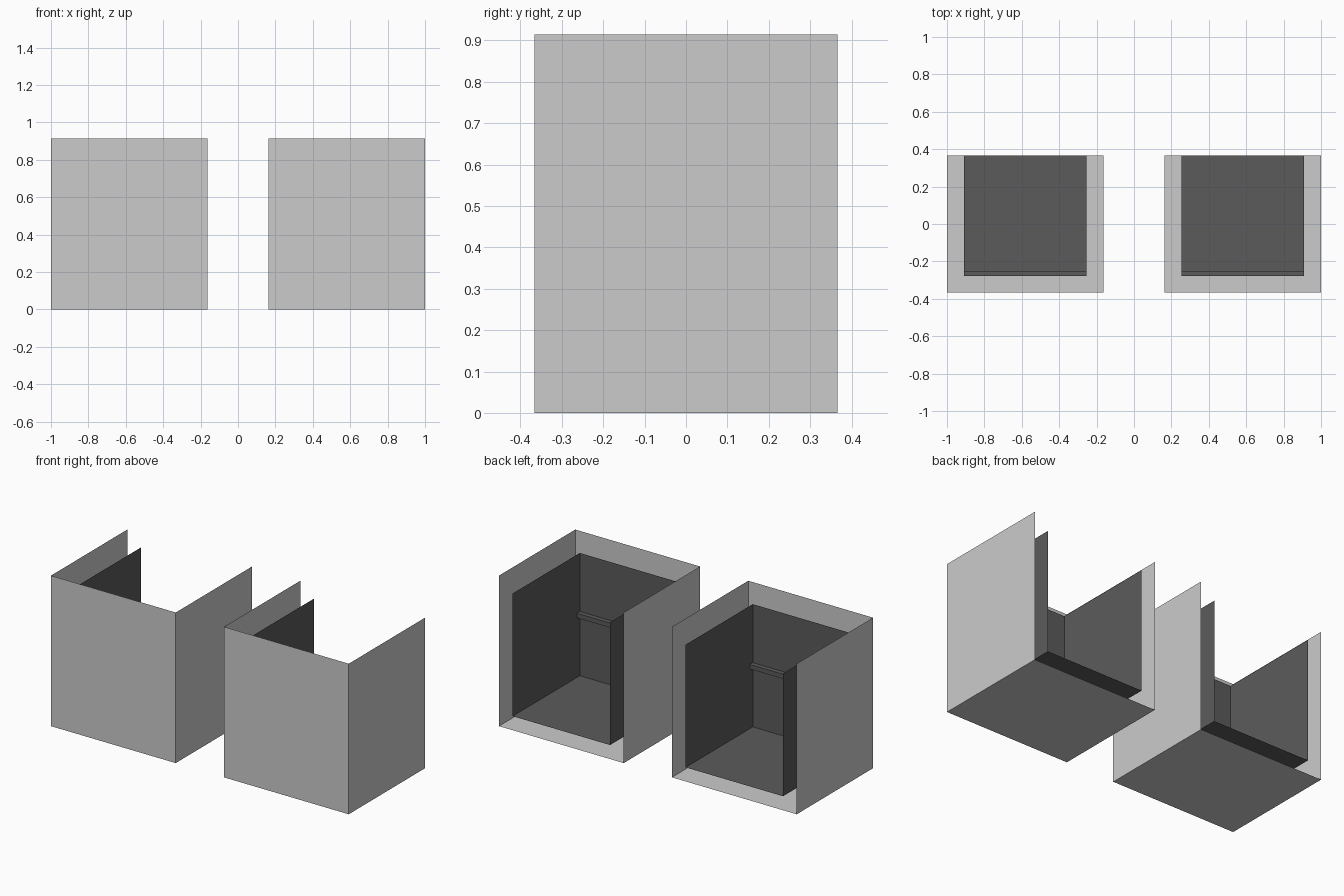
import bpy
import bmesh
from mathutils import Vector

if "Cube" in bpy.data.objects:
    bpy.data.objects.remove(bpy.data.objects["Cube"])


def make_material(name, value):
    mat = bpy.data.materials.new(name)
    mat.use_nodes = True
    color = (value, value, value, 1)
    mat.diffuse_color = color
    mat.node_tree.nodes["Principled BSDF"].inputs["Base Color"].default_value = color
    return mat


light_grey = make_material("light grey", 0.6)
dark_grey = make_material("dark grey", 0.105)


def box(name, low, high, mat, open_sides=()):
    """Box between two corners, without the faces pointing along open_sides."""
    low, high = Vector(low), Vector(high)
    bm = bmesh.new()
    bmesh.ops.create_cube(bm, size=1)
    bmesh.ops.scale(bm, vec=high - low, verts=bm.verts)
    bmesh.ops.translate(bm, vec=(low + high) / 2, verts=bm.verts)
    bm.normal_update()
    doomed = [f for f in bm.faces
              if any(f.normal.dot(Vector(d)) > 0.9 for d in open_sides)]
    bmesh.ops.delete(bm, geom=doomed, context="FACES")
    mesh = bpy.data.meshes.new(name)
    bm.to_mesh(mesh)
    bm.free()
    mesh.materials.append(mat)
    obj = bpy.data.objects.new(name, mesh)
    bpy.context.collection.objects.link(obj)
    return obj


UP, BACK = (0, 0, 1), (0, 1, 0)
DEPTH = 0.366
INNER_FRONT = -0.278

# Two matching bins, each a thin outer shell around a thin dark liner
for side, x0, x1 in (("right", -1.0, -0.162), ("left", 0.162, 1.0)):
    a, b = x0 + 0.092, x1 - 0.092
    box(side + "_outer_shell", (x0, -DEPTH, 0), (x1, DEPTH, 0.914),
        light_grey, (UP, BACK))
    box(side + "_inner_liner", (a, INNER_FRONT, 0.085), (b, DEPTH, 0.83),
        dark_grey, (UP, BACK))
    # Narrow ledge across the liner's front wall
    box(side + "_inner_ledge", (a, INNER_FRONT, 0.447), (b, -0.25, 0.475),
        dark_grey)
